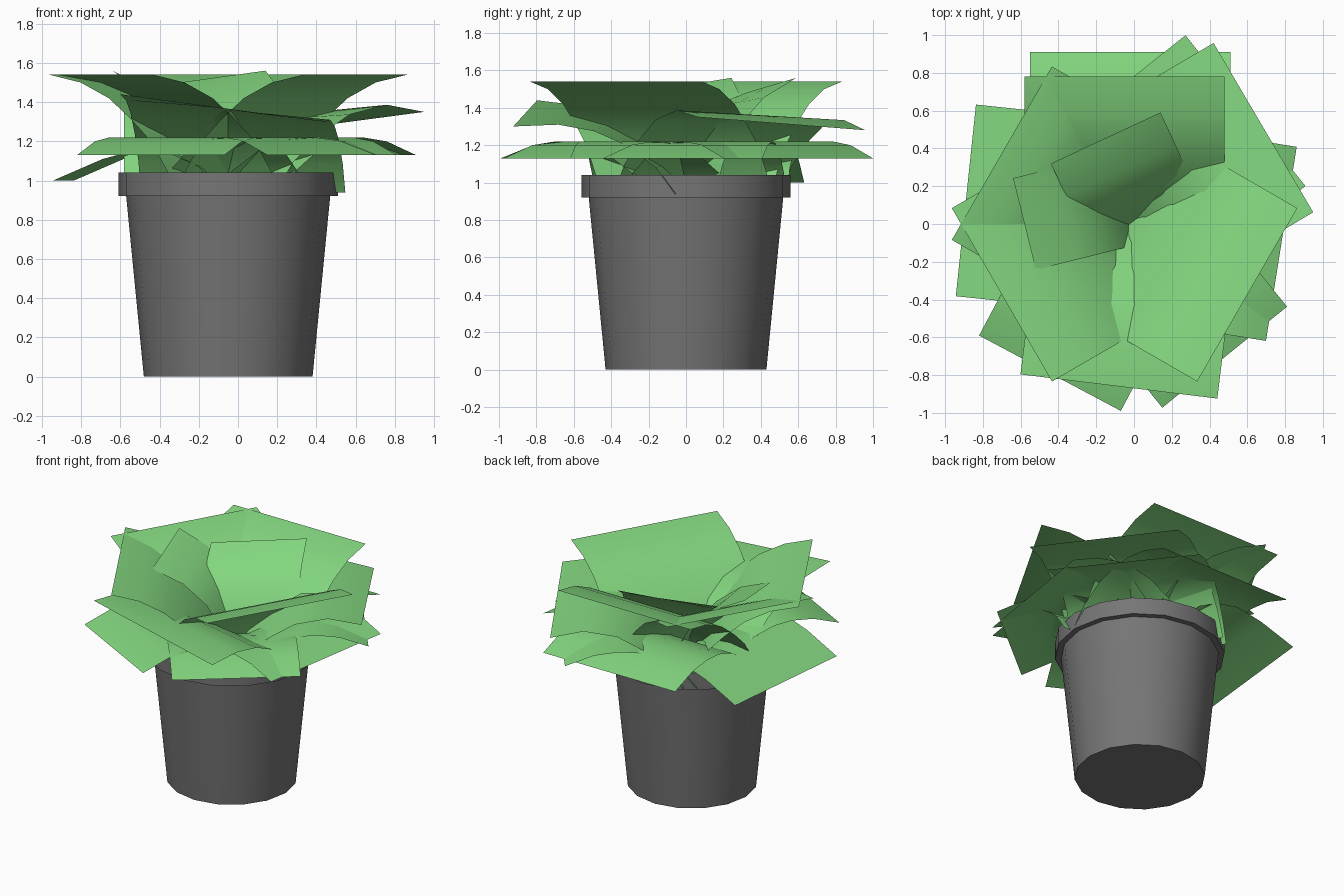
import bpy, bmesh, math
from mathutils import Vector

cube = bpy.data.objects.get("Cube")
if cube:
    bpy.data.objects.remove(cube, do_unlink=True)


def material(name, color):
    mat = bpy.data.materials.new(name)
    mat.use_nodes = True
    mat.diffuse_color = color
    mat.node_tree.nodes["Principled BSDF"].inputs["Base Color"].default_value = color
    return mat


green = material("leaf green", (0.227, 0.672, 0.212, 1))
grey = material("pot grey", (0.18, 0.18, 0.18, 1))
CENTRE = Vector((-0.05, 0, 0))


def finish(bm, name, mat, angle):
    mesh = bpy.data.meshes.new(name)
    bm.to_mesh(mesh)
    bm.free()
    mesh.materials.append(mat)
    obj = bpy.data.objects.new(name, mesh)
    bpy.context.collection.objects.link(obj)
    bpy.ops.object.select_all(action='DESELECT')
    obj.select_set(True)
    bpy.context.view_layer.objects.active = obj
    bpy.ops.object.shade_smooth_by_angle(angle=math.radians(angle))
    return obj


# Pot: tapered body with a stepped rim and a recessed top
def lathe(name, profile, sides):
    bm = bmesh.new()
    rings = []
    for radius, z in profile:
        rings.append([bm.verts.new(CENTRE + Vector((
            radius * math.cos(math.tau * i / sides),
            radius * math.sin(math.tau * i / sides), z))) for i in range(sides)])
    for low, high in zip(rings, rings[1:]):
        for i in range(sides):
            j = (i + 1) % sides
            bm.faces.new((low[i], low[j], high[j], high[i]))
    bm.faces.new(list(reversed(rings[0])))
    bm.faces.new(rings[-1])
    finish(bm, name, grey, 35)


lathe("pot", [(0.43, 0), (0.52, 0.92), (0.56, 0.92), (0.56, 1.04),
              (0.52, 1.04), (0.51, 0.9)], 16)

# Leaf profiles: (fraction of reach from the base, height)
UPPER = [(0, 0.94), (0.08, 1.06), (0.2, 1.2), (0.35, 1.31), (0.53, 1.42),
         (0.75, 1.5), (1, 1.54)]
MIDDLE = [(0, 0.94), (0.12, 1.09), (0.3, 1.22), (0.5, 1.31), (0.72, 1.36), (1, 1.37)]
ARCHED = [(0, 0.94), (0.12, 1.09), (0.3, 1.22), (0.5, 1.32), (0.75, 1.36), (1, 1.315)]
LOWER = [(0, 0.94), (0.1, 1.05), (0.28, 1.16), (0.45, 1.21), (0.6, 1.22),
         (0.78, 1.2), (1, 1.13)]
DROOPING = [(0, 0.94), (0.12, 1.07), (0.3, 1.14), (0.48, 1.16), (0.7, 1.11), (1, 1.0)]
INNER = [(0, 0.94), (0.1, 1.1), (0.3, 1.29), (0.6, 1.43), (1, 1.52)]


# Leaf: a curved rectangular card, placed by the middle of its tip edge
def leaf(name, tip, heading, width, reach, profile, roll=0):
    a = math.radians(heading)
    out = Vector((math.cos(a), math.sin(a), 0))
    side = Vector((-math.sin(a), math.cos(a), 0))
    base = Vector((tip[0], tip[1], 0)) - out * reach
    bm = bmesh.new()
    rows = []
    for t, z in profile:
        rows.append([bm.verts.new(base + out * reach * t + side * s * width / 2
                                  + Vector((0, 0, z + roll * s * t)))
                     for s in (-1, 0, 1)])
    for near, far in zip(rows, rows[1:]):
        for i in range(2):
            bm.faces.new((near[i], far[i], far[i + 1], near[i + 1]))
    finish(bm, name, green, 60)


# Upper leaves, fanned around the middle
for i, heading in enumerate((-30, 90, 150, 210)):
    a = math.radians(heading)
    reach = 0.78 if heading == 90 else 0.75
    tip = (CENTRE.x + reach * math.cos(a), reach * math.sin(a))
    leaf(f"upper_leaf_{i + 1}", tip, heading, 1.06, reach, UPPER)

# Tilted middle leaves
leaf("middle_leaf_front", (-0.08, -0.86), 263, 1.05, 0.87, MIDDLE, -0.07)
leaf("middle_leaf_back", (0.685, 0.51), 30.5, 1.04, 0.88, ARCHED, -0.035)

# Drooping leaf on the right side
leaf("drooping_leaf", (-0.89, 0.125), 174, 1.02, 0.85, DROOPING)

# Lower leaves
leaf("lower_leaf_back_left", (0.59, 0.6), 38.5, 1.02, 0.87, LOWER)
leaf("lower_leaf_back", (-0.02, 0.91), 90, 1.06, 0.91, LOWER)
leaf("lower_leaf_left", (0.78, -0.105), -9, 1.04, 0.82, LOWER)
leaf("lower_leaf_front_left", (0.48, -0.705), -51, 0.85, 0.88, LOWER)
leaf("lower_leaf_front_right", (-0.445, -0.79), 242, 0.85, 0.88, LOWER)

# Small steep leaves in the heart
leaf("inner_leaf_back", (-0.15, 0.455), 115, 0.64, 0.48, INNER, -0.04)
leaf("inner_leaf_right", (-0.58, 0), 194, 0.5, 0.55, INNER, -0.04)
